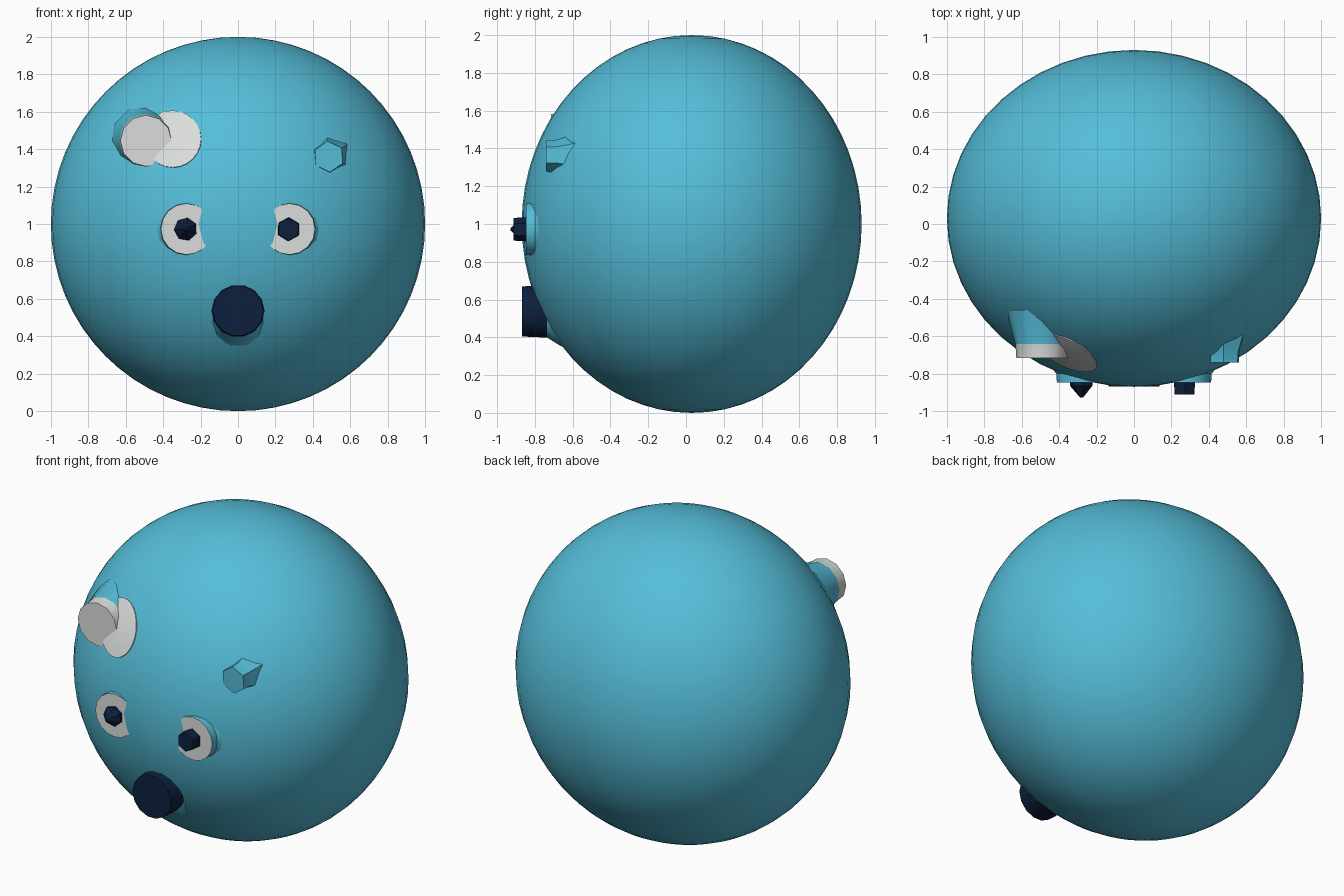
import bpy, bmesh, math

if "Cube" in bpy.data.objects:
    bpy.data.objects.remove(bpy.data.objects["Cube"])

def material(name, rgb):
    m = bpy.data.materials.new(name)
    m.diffuse_color = (*rgb, 1)
    m.use_nodes = True
    m.node_tree.nodes["Principled BSDF"].inputs["Base Color"].default_value = m.diffuse_color
    return m

BLUE = material("sky blue", (0.09, 0.51, 0.69))
WHITE = material("off white", (0.71, 0.73, 0.72))
NAVY = material("dark navy", (0.004, 0.014, 0.048))
CY, RY = 0.03, 0.90          # body centre and radius along y

def surface_y(x, z):
    """Front surface of the body at x, z."""
    return CY - RY * math.sqrt(max(0, 1 - x * x - (z - 1) ** 2))

def make_object(name, bm, mats, smooth=None):
    bmesh.ops.recalc_face_normals(bm, faces=bm.faces)
    me = bpy.data.meshes.new(name)
    bm.to_mesh(me)
    bm.free()
    for m in mats:
        me.materials.append(m)
    ob = bpy.data.objects.new(name, me)
    bpy.context.collection.objects.link(ob)
    if smooth:
        bpy.ops.object.select_all(action='DESELECT')
        ob.select_set(True)
        bpy.context.view_layer.objects.active = ob
        bpy.ops.object.shade_smooth_by_angle(angle=math.radians(smooth))
    return ob

def plug(name, x, z, rings, sides, mats, bands, turn=0.0, smooth=35):
    """Stack of rings (radius, y) from back to front; bands gives the material of each band and the cap."""
    bm = bmesh.new()
    loops = []
    for r, y in rings:
        loops.append([bm.verts.new((x + r * math.cos(turn + math.tau * i / sides), y,
                                    z + r * math.sin(turn + math.tau * i / sides)))
                      for i in range(sides)])
    for a, b, mi in zip(loops, loops[1:], bands):
        for i in range(sides):
            j = (i + 1) % sides
            bm.faces.new((a[i], a[j], b[j], b[i])).material_index = mi
    bm.faces.new(loops[-1]).material_index = bands[-1]
    bm.faces.new(loops[0]).material_index = bands[0]
    return make_object(name, bm, mats, smooth)

# round body
bm = bmesh.new()
bmesh.ops.create_uvsphere(bm, u_segments=48, v_segments=32, radius=1)
for v in bm.verts:
    v.co.y = CY + RY * v.co.y
    v.co.z += 1
make_object("body", bm, [BLUE], 60)

# eyes: raised white discs with blue sides
for side, label in ((-1, "left"), (1, "right")):
    plug(label + "_eye", side * 0.275, 0.973,
         [(0.165, -0.77), (0.14, -0.80), (0.137, -0.848)], 16, [BLUE, WHITE], [0, 0, 1])

# pupils: one pointed, one blunt
plug("left_pupil", -0.28, 0.972, [(0.062, -0.83), (0.062, -0.865), (0.008, -0.928)],
     7, [NAVY], [0, 0, 0], 0.5)
plug("right_pupil", 0.27, 0.972, [(0.065, -0.83), (0.06, -0.912)], 6, [NAVY], [0, 0], 0.5)

# nose with a blue foot blending into the body
plug("nose", 0, 0.537, [(0.19, -0.66), (0.142, -0.735), (0.136, -0.868)],
     14, [BLUE, NAVY], [0, 1, 1])

# white-capped left ear and small blue right ear
plug("left_ear", -0.492, 1.445, [(0.19, -0.46), (0.142, -0.64), (0.137, -0.715)],
     12, [BLUE, WHITE], [0, 1, 1])
plug("right_ear", 0.485, 1.36, [(0.13, -0.56), (0.087, -0.68), (0.083, -0.74)],
     6, [BLUE], [0, 0, 0], 0.6)

# white patch beside the left ear, a thin skin following the body
bm = bmesh.new()
N, RINGS, LIFT = 24, 5, 0.006
px, pz = -0.35, 1.455
centre = bm.verts.new((px, surface_y(px, pz) - LIFT, pz))
prev = None
for k in range(1, RINGS + 1):
    r = 0.152 * k / RINGS
    ring = []
    for i in range(N):
        a = math.tau * i / N
        x, z = px + r * math.cos(a), pz + r * math.sin(a)
        ring.append(bm.verts.new((x, surface_y(x, z) - LIFT, z)))
    for i in range(N):
        j = (i + 1) % N
        if prev:
            bm.faces.new((prev[i], ring[i], ring[j], prev[j]))
        else:
            bm.faces.new((centre, ring[i], ring[j]))
    prev = ring
bm.normal_update()
if sum(f.normal.y for f in bm.faces) > 0:
    bmesh.ops.reverse_faces(bm, faces=bm.faces)
# close the skin with a back just under the body surface
bmesh.ops.solidify(bm, geom=bm.faces[:], thickness=0.008)
make_object("brow_patch", bm, [WHITE], 60)
